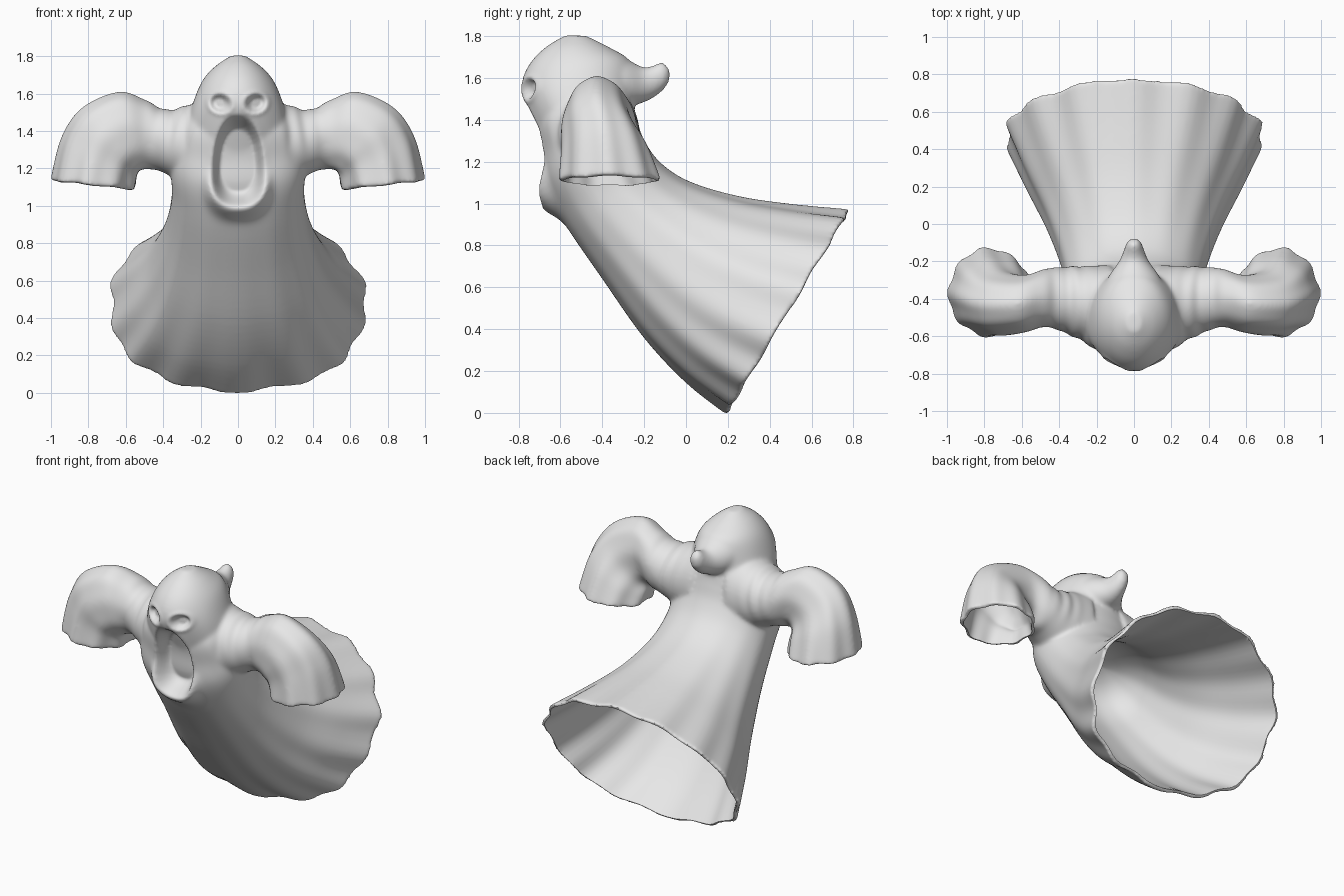
import bpy, bmesh
from math import sin, cos, pi, exp, sqrt, copysign, radians
from mathutils import Vector

if "Cube" in bpy.data.objects:
    bpy.data.objects.remove(bpy.data.objects["Cube"])


def dense(rows, steps=6):
    """Smooth Catmull-Rom interpolation of profile rows."""
    out = []
    for i in range(len(rows) - 1):
        p0, p1 = rows[max(i - 1, 0)], rows[i]
        p2, p3 = rows[i + 1], rows[min(i + 2, len(rows) - 1)]
        for k in range(steps):
            t = k / steps
            out.append([b + 0.5 * t * (c - a + t * (2 * a - 5 * b + 4 * c - d + t * (3 * (b - c) + d - a)))
                        for a, b, c, d in zip(p0, p1, p2, p3)])
    return out + [list(rows[-1])]


def cavity(rows, start, dome, thickness=0.022):
    """Inner copy of a loft with a domed inner end, running out past its open end."""
    out = []
    for i, (a0, a1, b0, b1, w, wave, c) in enumerate(rows[start:]):
        rest = max(1 - (i + 0.3) / dome, 0)
        inset = thickness + 0.9 * (w - thickness) * (1 - sqrt(1 - rest * rest))
        f = inset / sqrt((a0 - b0) ** 2 + (a1 - b1) ** 2)
        out.append([a0 + (b0 - a0) * f, a1 + (b1 - a1) * f,
                    b0 + (a0 - b0) * f, b1 + (a1 - b1) * f, w - inset, 0.75 * wave, c])
    last, prev = out[-1], out[-2]
    out.append([p + (p - q) * 4 for p, q in zip(last[:5], prev[:5])] + last[5:])
    return out


def loft(bm, rows, place, lobes=0, power=1.0, n=96):
    """Closed tube of rings; each ring spans two profile points and a half width.
    A power below one squares off the half nearest the first point."""
    rings, faces = [], []
    for a0, a1, b0, b1, w, wave, c in rows:
        m0, m1, u0, u1 = (a0 + b0) / 2, (a1 + b1) / 2, (a0 - b0) / 2, (a1 - b1) / 2
        ring = []
        for k in range(n):
            t = 2 * pi * k / n
            p = power if cos(t) > 0 else 1
            ct = copysign(abs(cos(t)) ** p, cos(t))
            st = copysign(abs(sin(t)) ** p, sin(t))
            s = 1 + wave * cos(lobes * t) + 0.4 * wave * cos((lobes // 2) * t + 1)
            lift = 0.4 * wave * cos((lobes - 3) * t)
            ring.append(bm.verts.new(place(m0 + u0 * ct * s - u1 * lift,
                                           m1 + u1 * ct * s + u0 * lift, c + w * st * s)))
        rings.append(ring)
    for r, q in zip(rings, rings[1:]):
        faces += [bm.faces.new((r[k], r[(k + 1) % n], q[(k + 1) % n], q[k])) for k in range(n)]
    for r in (rings[0], rings[-1]):
        mid = bm.verts.new(sum((v.co for v in r), Vector()) / n)
        faces += [bm.faces.new((r[k], r[(k + 1) % n], mid)) for k in range(n)]
    bmesh.ops.recalc_face_normals(bm, faces=faces)


def new_object(name, bm):
    me = bpy.data.meshes.new(name)
    bm.to_mesh(me)
    bm.free()
    obj = bpy.data.objects.new(name, me)
    bpy.context.scene.collection.objects.link(obj)
    return obj


def soften(obj, iterations):
    mod = obj.modifiers.new("Soften", 'SMOOTH')
    mod.factor = 0.5
    mod.iterations = iterations


def bake(obj):
    dg = bpy.context.evaluated_depsgraph_get()
    me = bpy.data.meshes.new_from_object(obj.evaluated_get(dg))
    obj.modifiers.clear()
    obj.data = me


def step(x):
    x = min(max(x, 0), 1)
    return x * x * (3 - 2 * x)


def in_profile(p, q, lateral):
    return (lateral, p, q)


def in_arm(side):
    return lambda p, q, lateral: (side * p, lateral, q)


# Profile rows: point a, point b, half width, fold depth, lateral centre
body = dense([
    (-0.66, 1.54, -0.34, 1.57, 0.22, 0, 0), (-0.71, 1.40, -0.26, 1.49, 0.31, 0, 0),
    (-0.69, 1.25, -0.235, 1.41, 0.35, 0, 0), (-0.675, 1.10, -0.20, 1.31, 0.36, 0, 0),
    (-0.585, 0.92, -0.12, 1.20, 0.355, 0.002, 0), (-0.40, 0.65, 0.02, 1.11, 0.39, 0.005, 0),
    (-0.20, 0.37, 0.25, 1.04, 0.47, 0.009, 0), (0.00, 0.16, 0.50, 1.00, 0.58, 0.014, 0),
    (0.20, 0.01, 0.78, 0.97, 0.69, 0.021, 0)])
head = dense([
    (-0.70, 1.30, -0.28, 1.35, 0.28, 0, 0), (-0.755, 1.45, -0.25, 1.47, 0.27, 0, 0),
    (-0.785, 1.57, -0.24, 1.58, 0.235, 0, 0), (-0.75, 1.67, -0.27, 1.69, 0.187, 0, 0),
    (-0.67, 1.755, -0.36, 1.75, 0.122, 0, 0), (-0.575, 1.812, -0.475, 1.808, 0.037, 0, 0)])
tail_tip = dense([
    (-0.42, 1.74, -0.36, 1.42, 0.19, 0, 0), (-0.30, 1.705, -0.26, 1.47, 0.135, 0, 0),
    (-0.21, 1.66, -0.19, 1.495, 0.08, 0, 0), (-0.16, 1.665, -0.13, 1.53, 0.056, 0, 0),
    (-0.13, 1.68, -0.085, 1.58, 0.042, 0, 0), (-0.105, 1.682, -0.073, 1.635, 0.022, 0, 0)])
sleeve = dense([
    (0.10, 1.61, 0.16, 1.05, 0.235, 0, -0.455), (0.36, 1.52, 0.39, 1.18, 0.175, 0, -0.405),
    (0.49, 1.57, 0.46, 1.20, 0.155, 0.004, -0.395), (0.635, 1.615, 0.51, 1.20, 0.152, 0.01, -0.425),
    (0.83, 1.53, 0.53, 1.19, 0.17, 0.016, -0.425), (0.94, 1.37, 0.54, 1.16, 0.203, 0.025, -0.39),
    (0.995, 1.14, 0.55, 1.09, 0.24, 0.035, -0.365)])

# Fuse the solid parts into one smooth sheet
bm = bmesh.new()
loft(bm, body, in_profile, 14, 0.86)
loft(bm, head, in_profile)
loft(bm, tail_tip, in_profile)
for side in (1, -1):
    loft(bm, sleeve, in_arm(side), 9)
ghost = new_object("ghost_sheet", bm)
rem = ghost.modifiers.new("Fuse", 'REMESH')
rem.mode = 'VOXEL'
rem.voxel_size = 0.0105
soften(ghost, 13)
bake(ghost)

# Press in the mouth and eyes, raise the lip, ripple the shoulders
normals = [v.normal.copy() for v in ghost.data.vertices]
for v, nor in zip(ghost.data.vertices, normals):
    x, y, z = abs(v.co.x), v.co.y, v.co.z
    if y < -0.45 and nor.y < 0.1 and x < 0.3 and z > 0.85:
        half = 0.137 - 0.1 * (z - 1.25)
        f = 1 - ((x / half) ** 2.4 + abs((z - 1.25) / 0.245) ** 2.4) ** (1 / 2.4)
        lip = 0.003 + 0.057 * step((1.22 - z) / 0.2)
        push = 0.1 * step((f + 0.03) / 0.38) - lip * exp(-((f + 0.08) / 0.19) ** 2)
        ex, ez = x - 0.095, z - 1.555
        ex, ez = ex + 0.3 * ez, ez - 0.3 * ex
        e = 1 - sqrt((ex / 0.06) ** 2 + (ez / 0.05) ** 2)
        push += 0.04 * step((e + 0.1) / 0.65) - 0.005 * exp(-((e + 0.25) / 0.2) ** 2)
        v.co.y += push
    fade = exp(-((x - 0.33) / 0.09) ** 2) * step((z - 1.2) / 0.2)
    v.co += nor * (0.004 * sin(70 * x + 12 * z) * fade)
soften(ghost, 3)

# Hollow out the skirt and both sleeves
cutters = []
bm = bmesh.new()
loft(bm, cavity(body, 20, 8), in_profile, 14, 0.86)
cutters.append(new_object("skirt_cutter", bm))
for side, name in ((1, "left_sleeve_cutter"), (-1, "right_sleeve_cutter")):
    bm = bmesh.new()
    loft(bm, cavity(sleeve, 20, 7), in_arm(side), 9)
    cutters.append(new_object(name, bm))
for cutter in cutters:
    cutter.hide_render = True
    mod = ghost.modifiers.new(cutter.name, 'BOOLEAN')
    mod.operation = 'DIFFERENCE'
    mod.solver = 'EXACT'
    mod.object = cutter
bake(ghost)
for cutter in cutters:
    bpy.data.objects.remove(cutter)

# Rest the lowest hem point on the ground
drop = min(v.co.z for v in ghost.data.vertices)
for v in ghost.data.vertices:
    v.co.z -= drop

# Single pale cloth colour
cloth = bpy.data.materials.new("pale_cloth")
cloth.use_nodes = True
colour = (0.8, 0.8, 0.8, 1)
cloth.diffuse_color = colour
cloth.node_tree.nodes["Principled BSDF"].inputs["Base Color"].default_value = colour
ghost.data.materials.clear()
ghost.data.materials.append(cloth)
for p in ghost.data.polygons:
    p.material_index = 0

bpy.ops.object.select_all(action='DESELECT')
ghost.select_set(True)
bpy.context.view_layer.objects.active = ghost
bpy.ops.object.shade_smooth_by_angle(angle=radians(65))
